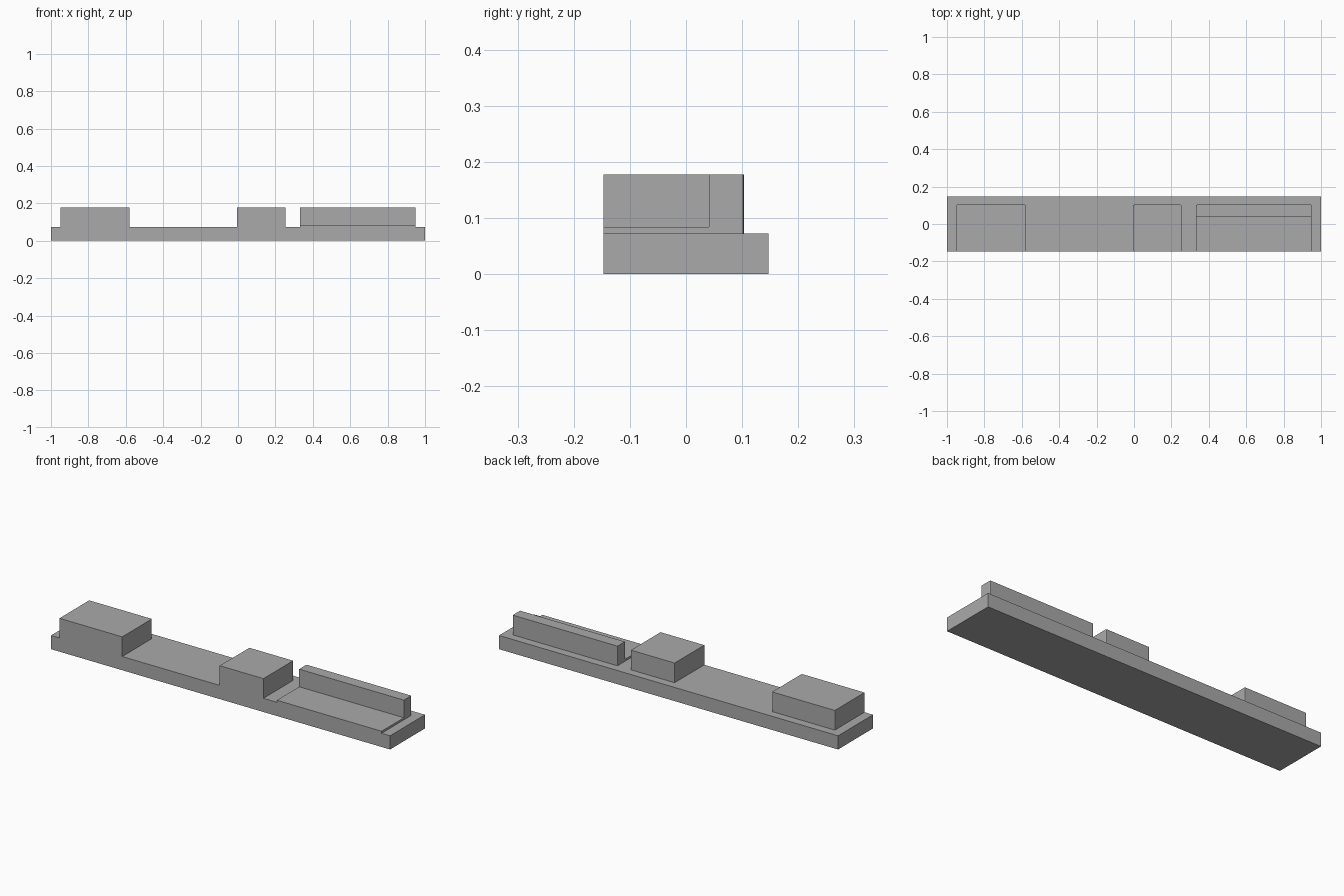
import bpy
import bmesh

cube = bpy.data.objects.get("Cube")
if cube:
    bpy.data.objects.remove(cube, do_unlink=True)

grey = bpy.data.materials.new("plain_grey")
grey.use_nodes = True
colour = (0.4, 0.4, 0.4, 1)
grey.diffuse_color = colour
grey.node_tree.nodes["Principled BSDF"].inputs["Base Color"].default_value = colour

FRONT, REAR = -0.147, 0.147      # base depth
BLOCK_REAR = 0.103               # raised parts stop short of the rear edge
DECK, TOP = 0.073, 0.178         # base top and block top
SEAT_Z, SEAT_REAR = 0.084, 0.041


def extrude_profile(name, profile, x0, x1, ease=0.0):
    """Sweep a (y, z) profile from x0 to x1, easing the rear upright corners."""
    bm = bmesh.new()
    face = bm.faces.new([bm.verts.new((x0, y, z)) for y, z in profile])
    swept = bmesh.ops.extrude_face_region(bm, geom=[face], use_keep_orig=True)
    verts = [v for v in swept["geom"] if isinstance(v, bmesh.types.BMVert)]
    bmesh.ops.translate(bm, verts=verts, vec=(x1 - x0, 0, 0))
    bmesh.ops.recalc_face_normals(bm, faces=bm.faces)
    if ease:
        uprights = [e for e in bm.edges
                    if all(abs(v.co.y - BLOCK_REAR) < 1e-4 for v in e.verts)
                    and abs(e.verts[0].co.z - e.verts[1].co.z) > 0.01]
        bmesh.ops.bevel(bm, geom=uprights, offset=ease, segments=2,
                        profile=0.5, affect='EDGES')
    mesh = bpy.data.meshes.new(name)
    bm.to_mesh(mesh)
    bm.free()
    mesh.materials.append(grey)
    obj = bpy.data.objects.new(name, mesh)
    bpy.context.collection.objects.link(obj)
    return obj


def rectangle(y0, y1, z0, z1):
    return [(y0, z0), (y1, z0), (y1, z1), (y0, z1)]


# Long base slab
extrude_profile("base_slab", rectangle(FRONT, REAR, 0, DECK), -1, 1)

# Two solid blocks flush with the front
block = rectangle(FRONT, BLOCK_REAR, DECK, TOP)
extrude_profile("large_block", block, -0.95, -0.58, 0.004)
extrude_profile("small_block", block, -0.005, 0.253, 0.004)

# Low step with a raised wall along its rear
stepped = [(FRONT, DECK), (BLOCK_REAR, DECK), (BLOCK_REAR, TOP),
           (SEAT_REAR, TOP), (SEAT_REAR, SEAT_Z), (FRONT, SEAT_Z)]
extrude_profile("stepped_block", stepped, 0.332, 0.95, 0.004)
